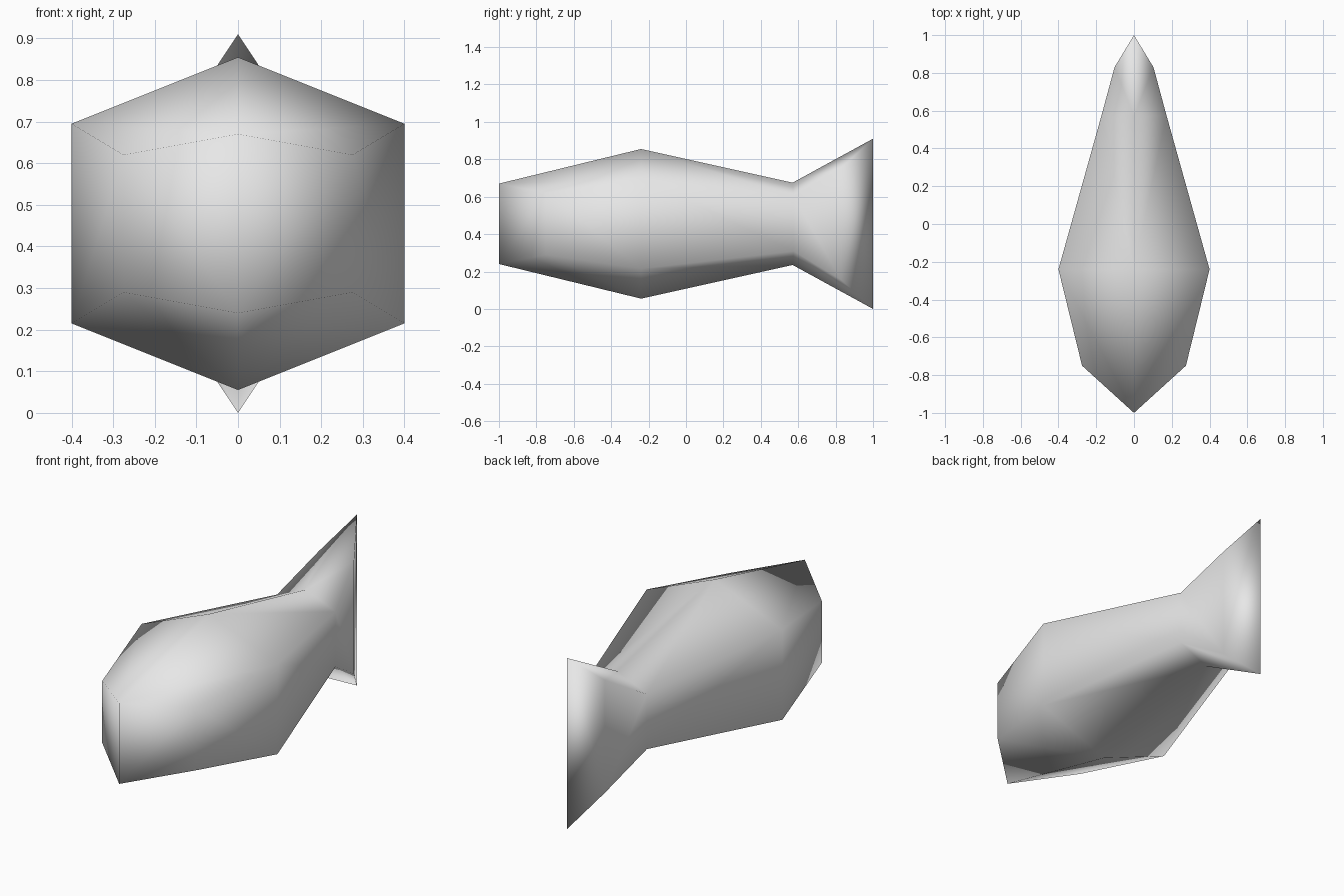
import bpy
import bmesh

cube = bpy.data.objects.get("Cube")
if cube:
    bpy.data.objects.remove(cube, do_unlink=True)

# One flat colour
grey = bpy.data.materials.new("light_grey")
grey.use_nodes = True
colour = (0.8, 0.8, 0.8, 1.0)
grey.diffuse_color = colour
grey.node_tree.nodes["Principled BSDF"].inputs["Base Color"].default_value = colour

MID_Z = 0.455  # height of the horizontal symmetry plane

# Half rings: ridge y, ridge half height, flank x, flank y, flank half height
STATIONS = [
    (-1.0, 0.215, 0.275, -0.75, 0.165),   # nose
    (-0.24, 0.40, 0.40, -0.24, 0.24),     # belly
    (0.57, 0.22, 0.172, 0.575, 0.146),    # tail root
    (1.0, 0.455, 0.103, 0.83, 0.30),      # tail fin
]

# Left half of the fish: ridge, upper flank, lower flank, keel per ring
bm = bmesh.new()
rings = []
for ridge_y, ridge_h, flank_x, flank_y, flank_h in STATIONS:
    points = [
        (0, ridge_y, MID_Z + ridge_h),
        (flank_x, flank_y, MID_Z + flank_h),
        (flank_x, flank_y, MID_Z - flank_h),
        (0, ridge_y, MID_Z - ridge_h),
    ]
    rings.append([bm.verts.new(p) for p in points])

# Skin between rings, then close the nose and the tail fin edge
for a, b in zip(rings, rings[1:]):
    for i in range(3):
        bm.faces.new((a[i], a[i + 1], b[i + 1], b[i]))
bm.faces.new(reversed(rings[0]))
bm.faces.new(rings[-1])

# Faces wind outward on the +x half
bm.normal_update()
flank = next(f for f in bm.faces if all(v.co.x > 0.1 for v in f.verts))
if flank.normal.x < 0:
    bmesh.ops.reverse_faces(bm, faces=bm.faces[:])

mesh = bpy.data.meshes.new("fish_body")
bm.to_mesh(mesh)
bm.free()
mesh.materials.append(grey)
mesh.shade_smooth()

fish = bpy.data.objects.new("fish_body", mesh)
bpy.context.collection.objects.link(fish)

# Mirror to the right half, welded along the ridge and keel
mirror = fish.modifiers.new("mirror", "MIRROR")
mirror.use_axis = (True, False, False)
mirror.use_clip = True
mirror.merge_threshold = 0.001
